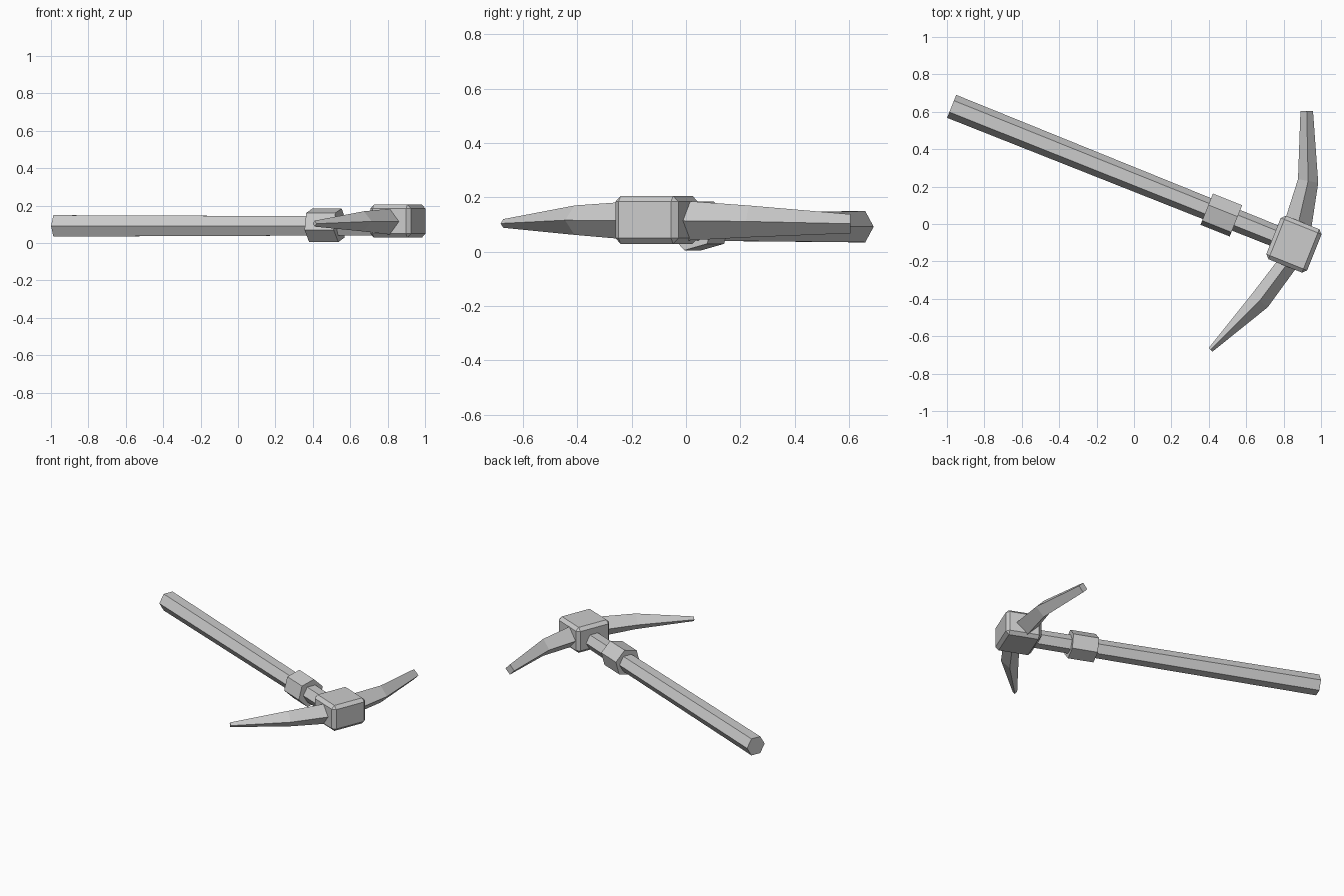
import bpy, bmesh, math
from mathutils import Vector, Matrix

if "Cube" in bpy.data.objects:
    bpy.data.objects.remove(bpy.data.objects["Cube"])

ANGLE = -math.atan2(0.735, 1.835)      # direction of the handle seen from above
AXIS = Vector((math.cos(ANGLE), math.sin(ANGLE), 0))
SIDE = Vector((-AXIS.y, AXIS.x, 0))

gray = bpy.data.materials.new("plain gray")
gray.diffuse_color = (0.6, 0.6, 0.6, 1)
gray.use_nodes = True
gray.node_tree.nodes["Principled BSDF"].inputs["Base Color"].default_value = gray.diffuse_color


def add(name, bm):
    bmesh.ops.recalc_face_normals(bm, faces=bm.faces)
    mesh = bpy.data.meshes.new(name)
    bm.to_mesh(mesh)
    bm.free()
    mesh.materials.append(gray)
    obj = bpy.data.objects.new(name, mesh)
    bpy.context.collection.objects.link(obj)
    return obj


def loft(name, rings):
    """Join rings of points with quads and cap both ends."""
    bm = bmesh.new()
    loops = [[bm.verts.new(p) for p in ring] for ring in rings]
    n = len(loops[0])
    for a, b in zip(loops, loops[1:]):
        for i in range(n):
            j = (i + 1) % n
            bm.faces.new((a[i], a[j], b[j], b[i]))
    bm.faces.new(loops[0])
    bm.faces.new(loops[-1][::-1])
    return add(name, bm)


def hexagon(center, radius, roll):
    c = Vector(center)
    angles = [math.radians(roll + 60 * i) for i in range(6)]
    return [c + SIDE * radius * math.cos(a) + Vector((0, 0, radius * math.sin(a)))
            for a in angles]


# Slightly tapered six-sided handle
loft("handle", [hexagon((-0.975, 0.629, 0.092), 0.066, 0),
                hexagon((0.84, -0.098, 0.092), 0.058, 0)])

# Collar around the handle
collar = Vector((0.467, 0.048, 0.095))
loft("collar", [hexagon(collar + AXIS * s * 0.084, 0.093, 15) for s in (-1, 1)])

# Chamfered head block
bm = bmesh.new()
bmesh.ops.create_cube(bm, size=1)
bmesh.ops.scale(bm, vec=(0.235, 0.25, 0.176), verts=bm.verts)
bmesh.ops.bevel(bm, geom=bm.edges[:], offset=0.021, segments=1, affect='EDGES')
bmesh.ops.rotate(bm, matrix=Matrix.Rotation(ANGLE, 3, 'Z'), verts=bm.verts)
bmesh.ops.translate(bm, vec=(0.855, -0.108, 0.117), verts=bm.verts)
add("head_block", bm)

# Diamond-section pick blade: left point, right point, bottom z, top z
sections = [((0.40, -0.662), (0.42, -0.682), 0.088, 0.120),
            ((0.63, -0.375), (0.715, -0.445), 0.062, 0.170),
            ((0.768, -0.195), (0.868, -0.235), 0.045, 0.184),
            ((0.81, 0.03), (0.95, -0.01), 0.042, 0.186),
            ((0.877, 0.24), (0.985, 0.22), 0.053, 0.170),
            ((0.89, 0.605), (0.957, 0.605), 0.068, 0.138)]
rings = []
for left, right, low, high in sections:
    mid = (low + high) / 2
    cx, cy = (left[0] + right[0]) / 2, (left[1] + right[1]) / 2
    rings.append([Vector((*left, mid)), Vector((cx, cy, low)),
                  Vector((*right, mid)), Vector((cx, cy, high))])
loft("pick_blade", rings)
